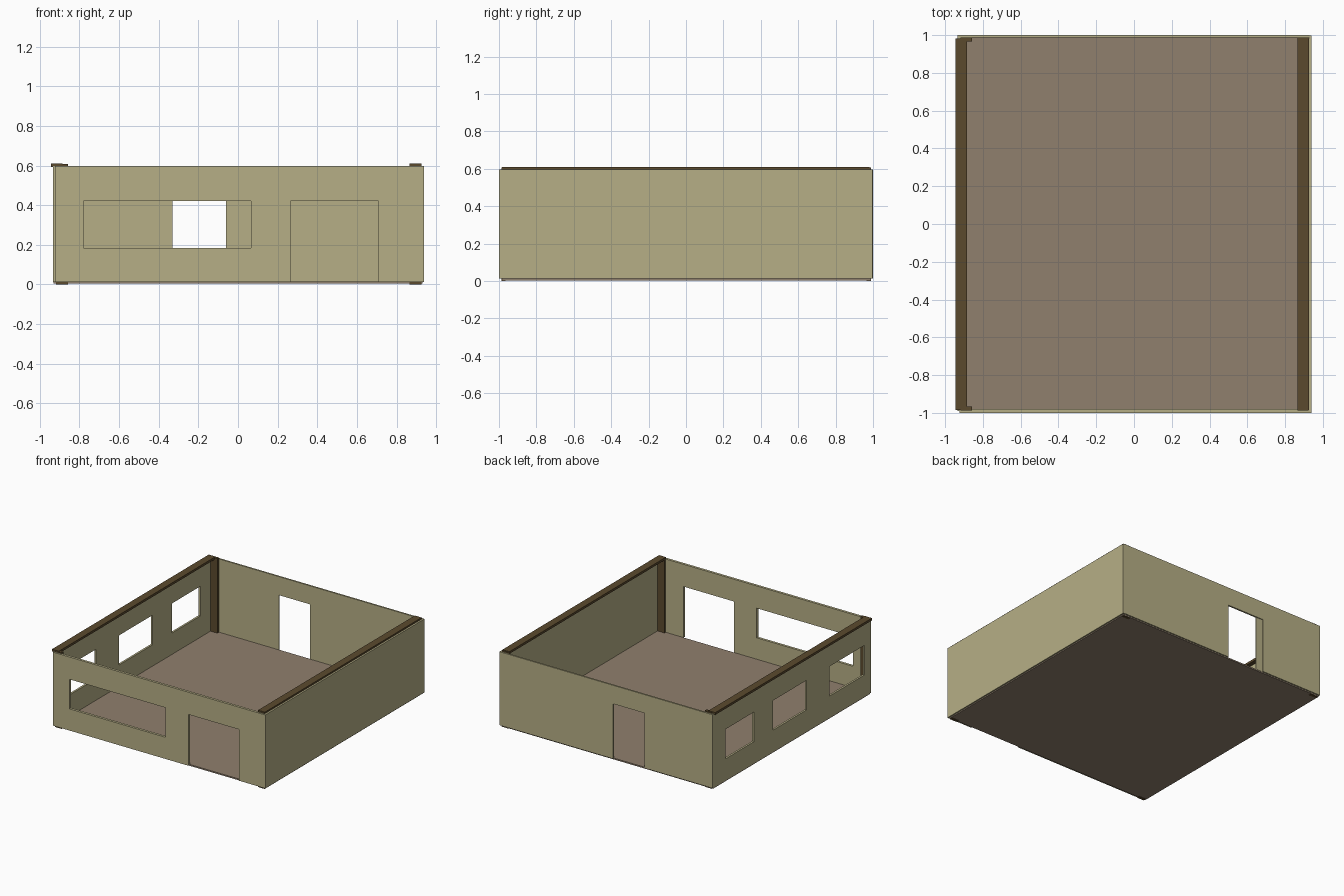
import bpy
import bmesh
from mathutils import Vector

if "Cube" in bpy.data.objects:
    bpy.data.objects.remove(bpy.data.objects["Cube"])


def material(name, rgb):
    m = bpy.data.materials.new(name)
    m.diffuse_color = (*rgb, 1)
    m.use_nodes = True
    m.node_tree.nodes["Principled BSDF"].inputs["Base Color"].default_value = m.diffuse_color
    return m


WALL = material("olive_plaster", (0.47, 0.43, 0.24))
FLOOR = material("brown_floor", (0.28, 0.215, 0.155))
WOOD = material("dark_wood", (0.105, 0.068, 0.027))


def finish(name, bm, mat):
    bmesh.ops.recalc_face_normals(bm, faces=bm.faces)
    me = bpy.data.meshes.new(name)
    bm.to_mesh(me)
    bm.free()
    me.materials.append(mat)
    ob = bpy.data.objects.new(name, me)
    bpy.context.collection.objects.link(ob)
    return ob


def box(name, lo, hi, mat):
    lo, hi = Vector(lo), Vector(hi)
    bm = bmesh.new()
    bmesh.ops.create_cube(bm, size=1)
    bmesh.ops.scale(bm, verts=bm.verts, vec=hi - lo)
    bmesh.ops.translate(bm, verts=bm.verts, vec=(lo + hi) / 2)
    return finish(name, bm, mat)


def wall(name, axis, span, depth, holes=(), z=(0.013, 0.597)):
    """Panel along x or y with rectangular openings (u0, u1, z0, z1)."""
    us = sorted({*span, *(h[0] for h in holes), *(h[1] for h in holes)})
    zs = sorted({*z, *(h[2] for h in holes), *(h[3] for h in holes)})
    bm = bmesh.new()

    def pt(u, w):
        return (u, depth[0], w) if axis == 'x' else (depth[0], u, w)

    grid = {(u, w): bm.verts.new(pt(u, w)) for u in us for w in zs}
    for u0, u1 in zip(us, us[1:]):
        for z0, z1 in zip(zs, zs[1:]):
            cu, cz = (u0 + u1) / 2, (z0 + z1) / 2
            if not any(h[0] < cu < h[1] and h[2] < cz < h[3] for h in holes):
                bm.faces.new([grid[u0, z0], grid[u1, z0], grid[u1, z1], grid[u0, z1]])
    bmesh.ops.delete(bm, geom=[v for v in bm.verts if not v.link_faces], context='VERTS')
    t = depth[1] - depth[0]
    ext = bmesh.ops.extrude_face_region(bm, geom=bm.faces[:], use_keep_orig=True)
    bmesh.ops.translate(bm, verts=[g for g in ext["geom"] if isinstance(g, bmesh.types.BMVert)],
                        vec=(0, t, 0) if axis == 'x' else (t, 0, 0))
    bmesh.ops.dissolve_limit(bm, angle_limit=0.01, verts=bm.verts, edges=bm.edges)
    return finish(name, bm, WALL)


# Floor slab
box("floor", (-0.93, -0.98, 0.004), (0.93, 0.99, 0.015), FLOOR)

# Front wall with wide window and doorway
wall("front_wall", 'x', (-0.924, 0.94), (-1.0, -0.98),
     [(-0.78, 0.065, 0.185, 0.42), (0.265, 0.71, 0.013, 0.42)])

# Back wall: outer skin and inner lining with a narrower doorway
wall("back_wall", 'x', (-0.934, 0.93), (0.993, 1.0), [(-0.39, -0.06, 0.013, 0.45)])
wall("back_wall_lining", 'x', (-0.93, 0.928), (0.987, 0.992), [(-0.33, -0.06, 0.013, 0.45)])

# Left wall with three windows, plain right wall
wall("left_wall", 'y', (-0.99, 0.993), (-0.934, -0.918),
     [(a, b, 0.185, 0.42) for a, b in ((-0.91, -0.47), (-0.18, 0.24), (0.48, 0.84))])
wall("right_wall", 'y', (-0.98, 0.998), (0.926, 0.94))

# Corner posts
for side, x in (("left", -0.918), ("right", 0.865)):
    for end, y in (("front", -0.987), ("back", 0.966)):
        box(f"{end}_{side}_post", (x, y, 0), (x + 0.06, y + 0.022, 0.607), WOOD)

# Top beams along the side walls
for side, x in (("left", -0.945), ("right", 0.866)):
    box(f"{side}_beam", (x, -0.985, 0.592), (x + 0.06, 0.982, 0.61), WOOD)
